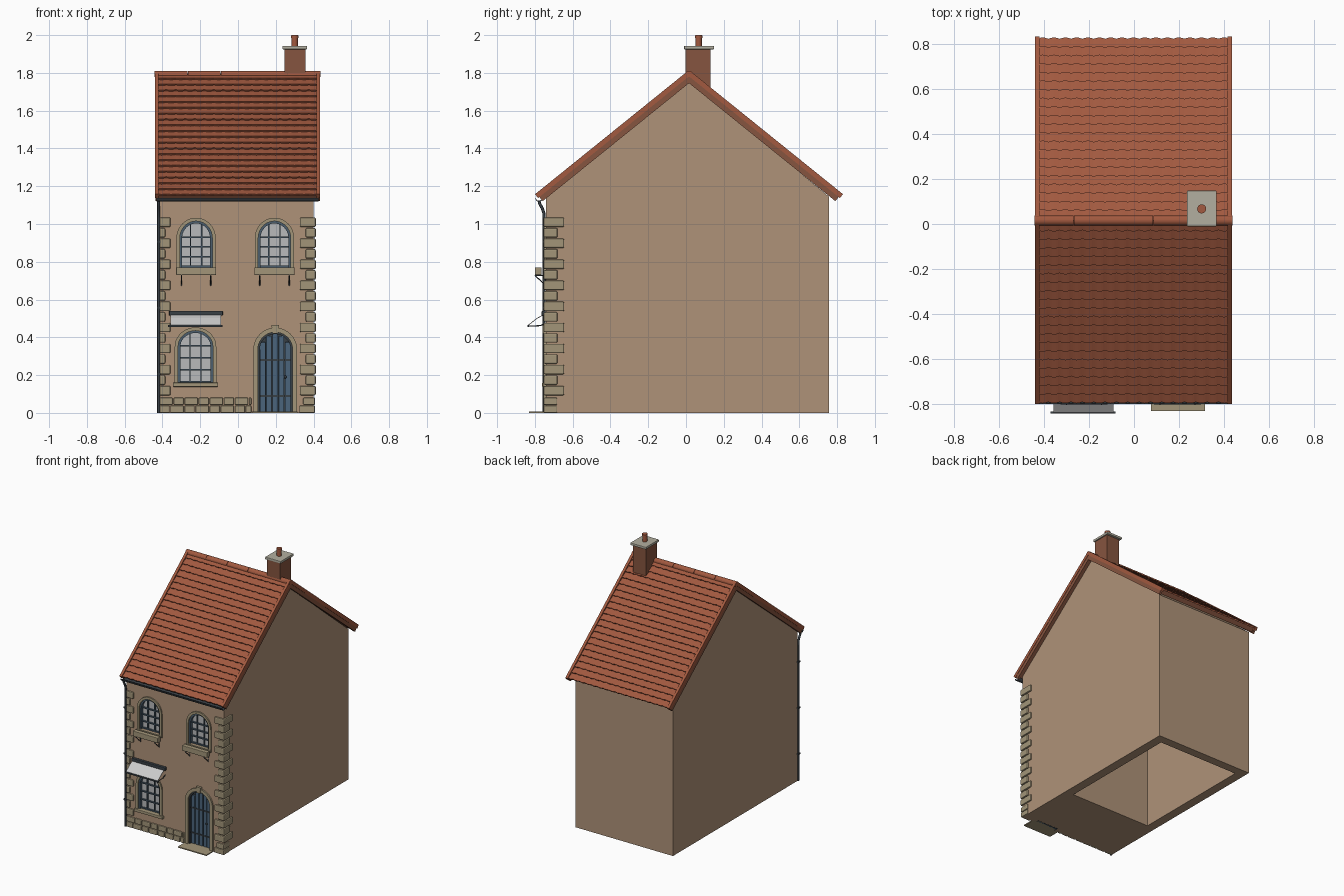
import bpy, bmesh, math
from mathutils import Vector

if "Cube" in bpy.data.objects:
    bpy.data.objects.remove(bpy.data.objects["Cube"])

def mat(name, r, g, b):
    m = bpy.data.materials.new(name)
    m.diffuse_color = (r, g, b, 1)
    m.use_nodes = True
    m.node_tree.nodes["Principled BSDF"].inputs["Base Color"].default_value = m.diffuse_color
    return m

WALL = mat("render", .43, .29, .19)
STONE = mat("stone", .36, .30, .19)
TILE = mat("tile", .36, .10, .05)
BRICK = mat("brick", .24, .09, .05)
IRON = mat("iron", .04, .05, .06)
FRAME = mat("frame", .07, .11, .15)
DOOR = mat("door_blue", .07, .13, .20)
GLASS = mat("glass", .48, .49, .50)
CLOTH = mat("cloth", .65, .65, .65)
CAP = mat("cap", .45, .43, .35)

def finish(name, bm, m, bevel=0):
    bmesh.ops.recalc_face_normals(bm, faces=bm.faces[:])
    me = bpy.data.meshes.new(name)
    bm.to_mesh(me)
    bm.free()
    o = bpy.data.objects.new(name, me)
    bpy.context.collection.objects.link(o)
    if m:
        me.materials.append(m)
    if bevel:
        b = o.modifiers.new("bevel", 'BEVEL')
        b.width, b.segments = bevel, 2
    return o

def boxes(name, items, m, bevel=0):
    bm = bmesh.new()
    for x0, x1, y0, y1, z0, z1 in items:
        vs = bmesh.ops.create_cube(bm, size=1)["verts"]
        for v in vs:
            v.co = ((x0 + x1) / 2 + v.co.x * (x1 - x0), (y0 + y1) / 2 + v.co.y * (y1 - y0),
                    (z0 + z1) / 2 + v.co.z * (z1 - z0))
    return finish(name, bm, m, bevel)

def prism(name, pts, axis, a, b, m):
    """Extrude a profile: (y, z) along x, or (x, z) along y."""
    bm = bmesh.new()
    put = (lambda p, t: (t, p[0], p[1])) if axis == 'x' else (lambda p, t: (p[0], t, p[1]))
    A, B = ([bm.verts.new(put(p, t)) for p in pts] for t in (a, b))
    bm.faces.new(A)
    bm.faces.new(B[::-1])
    for i in range(len(pts)):
        j = (i + 1) % len(pts)
        bm.faces.new((A[i], B[i], B[j], A[j]))
    return finish(name, bm, m)

def pipe(name, pts, r, m):
    cu = bpy.data.curves.new(name, 'CURVE')
    cu.dimensions, cu.bevel_depth, cu.bevel_resolution = '3D', r, 2
    cu.use_fill_caps = True
    s = cu.splines.new('POLY')
    s.points.add(len(pts) - 1)
    for p, c in zip(s.points, pts):
        p.co = (*c, 1)
    cu.materials.append(m)
    o = bpy.data.objects.new(name, cu)
    bpy.context.collection.objects.link(o)

def cylinder(name, x, y, z0, z1, r, m):
    bpy.ops.mesh.primitive_cylinder_add(vertices=20, radius=r, depth=z1 - z0, location=(x, y, (z0 + z1) / 2))
    o = bpy.context.object
    o.name = name
    o.data.materials.append(m)
    bpy.ops.object.shade_smooth_by_angle()

def arch(cx, z0, zs, hw, rise, n=20):
    top = [(cx + hw * math.cos(math.pi * i / n), zs + rise * math.sin(math.pi * i / n)) for i in range(n + 1)]
    return [(cx + hw, z0)] + top + [(cx - hw, z0)]

def arch_ring(name, cx, z0, zs, hw, rise, w, y0, y1, m):
    prism(name, arch(cx, z0, zs, hw + w, rise + w) + arch(cx, z0, zs, hw, rise)[::-1], 'y', y0, y1, m)

# House body: gabled prism, hollow at the back, with recessed openings
F, RY = -.742, .016
body = prism("walls", [(F, 0), (.757, 0), (.757, 1.145), (RY, 1.757), (F, 1.145)], 'x', -.42, .40, WALL)
WINDOWS = [("upper_left_window", -.222, .77, .925, .086, .09),
           ("upper_right_window", .193, .77, .925, .086, .09),
           ("lower_window", -.225, .16, .35, .092, .085)]
DR = (.197, 0, .335, .092, .092)
cutters = [boxes("cavity", [(-.35, .33, -.27, .69, -.1, 1.1)], None)]
for w in WINDOWS:
    cutters.append(prism("cut", arch(*w[1:]), 'y', F - .1, F + .035, None))
cutters.append(prism("cut", arch(DR[0], -.1, *DR[2:]), 'y', F - .1, F + .035, None))
bpy.context.view_layer.objects.active = body
for c in cutters:
    md = body.modifiers.new("cut", 'BOOLEAN')
    md.operation, md.object, md.solver = 'DIFFERENCE', c, 'EXACT'
    bpy.ops.object.modifier_apply(modifier=md.name)
    bpy.data.objects.remove(c)

# Windows: stone surround, frame, glass, glazing bars
for name, cx, z0, zs, hw, rise in WINDOWS:
    arch_ring(name + "_surround", cx, z0, zs, hw, rise, .018, F - .01, F + .02, STONE)
    arch_ring(name + "_frame", cx, z0, zs, hw - .012, rise - .012, .012, F, F + .03, FRAME)
    prism(name + "_glass", arch(cx, z0, zs, hw, rise), 'y', F + .024, F + .034, GLASS)
    bars = []
    for dx in (-.03, .03):
        top = zs + rise * math.sqrt(1 - (dx / hw) ** 2) - .008
        bars.append((cx + dx - .003, cx + dx + .003, F + .012, F + .028, z0, top))
    for k in range(4):
        z = z0 + .005 + k * (zs - z0) / 3
        bars.append((cx - hw + .004, cx + hw - .004, F + .012, F + .028, z - .004, z + .004))
    boxes(name + "_bars", bars, FRAME)
boxes("lower_sill", [(-.345, -.105, F - .02, F + .03, .138, .16)], STONE, .004)

# Window boxes on iron brackets
for cx in (-.222, .193):
    boxes("upper_sill", [(cx - .105, cx + .105, F - .012, F + .03, .752, .77)], STONE)
    boxes("window_box", [(cx - .106, cx + .106, -.80, -.765, .73, .77)], STONE, .004)
    for dx in (-.078, .078):
        x = cx + dx
        pipe("box_bracket", [(x, -.80, .727), (x, F, .727), (x, F - .003, .675), (x, -.775, .705), (x, -.80, .727)], .003, IRON)

# Door: surround, keystone, planks, straps, knob, step
cx, z0, zs, hw, rise = DR
arch_ring("door_surround", cx, z0, zs, hw, rise, .024, F - .012, F + .02, STONE)
prism("keystone", [(cx - .014, .42), (cx + .014, .42), (cx + .02, .465), (cx - .02, .465)], 'y', F - .018, F, STONE)
arch_ring("door_frame", cx, z0, zs, hw - .01, rise - .01, .01, F, F + .03, IRON)
prism("door_panel", arch(*DR), 'y', F + .024, F + .034, IRON)
planks = []
for i in range(5):
    dx = (i - 2) * .033
    edge = min(abs(dx) + .0145, hw - .012)
    planks.append((cx + dx - .0145, cx + dx + .0145, F + .014, F + .028, 0,
                   zs + rise * math.sqrt(1 - (edge / hw) ** 2) - .006))
boxes("door_planks", planks, DOOR, .003)
boxes("door_straps", [(cx - .08, cx + .08, F + .01, F + .02, z - .005, z + .005) for z in (.09, .28)], IRON)
bpy.ops.mesh.primitive_uv_sphere_add(segments=12, ring_count=8, radius=.008, location=(.25, F + .006, .19))
bpy.context.object.name = "door_knob"
bpy.context.object.data.materials.append(IRON)
boxes("door_step", [(.075, .315, -.83, F + .03, 0, .008)], STONE)

# Corner stones and two-course plinth
quoins = []
for i in range(17):
    z, wide = .093 + i * .0557, i % 2 == 0
    quoins.append((.327 if wide else .358, .412, F - .012, -.645 if wide else -.68, z, z + .05))
    quoins.append((-.418, -.357 if wide else -.385, F - .012, F + .02, z, z + .05))
boxes("corner_stones", quoins, STONE, .007)
plinth = []
for row in range(2):
    z, x = row * .042, -.418
    k = row
    while x < .065:
        end = min(x + (.075 if k % 2 else .058), .073)
        plinth.append((x + .002, end - .002, F - .012, F + .02, z, z + .039))
        x, k = end, k + 1
    plinth.append((.325 + row * .02, .408, F - .012, F + .06, z, z + .039))
boxes("plinth_stones", plinth, STONE, .006)

# Roof: deck slabs, stepped wavy tile courses, verge caps, ridge
APEX, RUN, DROP = 1.797, .80, .645
L = math.hypot(RUN, DROP)
def on_slope(side, s, off):
    d, n = Vector((side * RUN, -DROP)) / L, Vector((side * DROP, RUN)) / L
    return Vector((RY, APEX)) + d * s + n * off
def slope_bar(name, side, s0, s1, o0, o1, x0, x1, m):
    prism(name, [on_slope(side, *q) for q in ((s0, o0), (s1, o0), (s1, o1), (s0, o1))], 'x', x0, x1, m)
ROWS, WAVES = 21, 17
for side in (-1, 1):
    slope_bar("roof_deck", side, 0, L - .01, -.033, -.002, -.43, .425, BRICK)
    for x0, x1 in ((-.44, -.42), (.415, .435)):
        slope_bar("verge_board", side, 0, L, -.04, -.012, x0 + .002, x1 - .002, BRICK)
        slope_bar("verge_cap", side, 0, L + .008, -.012, .014, x0, x1, TILE)
    bm = bmesh.new()
    prev = None
    for r in range(ROWS):
        for s, off in ((r, 0), (r + 1, .008), (r + 1, -.002)):
            line = []
            for i in range(WAVES * 6 + 1):
                wob = abs(math.sin(math.pi * i / 6))
                p = on_slope(side, s * L / ROWS + .005 * wob * (s > 0), off + .003 * wob * (off > 0))
                line.append(bm.verts.new((-.43 + .855 * i / (WAVES * 6), p.x, p.y)))
            if prev:
                for i in range(len(line) - 1):
                    bm.faces.new((prev[i], prev[i + 1], line[i + 1], line[i]))
            prev = line
    tiles = finish("roof_tiles", bm, TILE)
    tiles.data.update()
    if tiles.data.polygons[0].normal.z < 0:
        tiles.data.flip_normals()
ridge = [(RY + .022 * math.cos(a), APEX - .008 + .022 * math.sin(a))
         for a in [math.pi * (i / 10 * 1.3 - .15) for i in range(11)]]
for i in range(5):
    prism("ridge_tile", ridge, 'x', -.442 + i * .176, -.442 + (i + 1) * .176 - .002, TILE)

# Chimney
boxes("chimney_stack", [(.246, .357, -.003, .13, 1.66, 1.927)], BRICK)
boxes("chimney_cap", [(.235, .366, -.01, .148, 1.925, 1.943)], CAP, .003)
cylinder("chimney_pot", .30, .067, 1.94, 2.0, .017, TILE)
cylinder("chimney_pot_rim", .30, .067, 1.985, 1.999, .02, TILE)

# Gutter and downpipe
arc = [math.pi * (1 + i / 10) for i in range(11)]
gutter = [(-.778 + .02 * math.cos(a), 1.138 + .02 * math.sin(a)) for a in arc]
gutter += [(-.778 + .016 * math.cos(a), 1.138 + .016 * math.sin(a)) for a in arc[::-1]]
prism("gutter", gutter, 'x', -.432, .425, IRON)
pipe("downpipe", [(-.42, -.778, 1.125), (-.42, -.776, 1.11), (-.42, -.762, 1.085), (-.42, -.753, 1.06),
                  (-.42, -.751, 1.03), (-.42, -.751, 0)], .008, IRON)
boxes("pipe_clips", [(-.43, -.41, -.761, F + .005, z, z + .012) for z in (.2, .55, .9)], IRON)

# Awning over the lower window
boxes("awning_housing", [(-.365, -.08, F - .022, F, .515, .54)], IRON, .004)
prism("awning_cloth", [(-.75, .525), (-.79, .502), (-.836, .466), (-.836, .461), (-.79, .497), (-.75, .52)],
      'x', -.358, -.09, CLOTH)
boxes("awning_rail", [(-.37, -.082, -.84, -.832, .455, .466)], IRON)
for x in (-.355, -.093):
    pipe("awning_arm", [(x, F, .475), (x, -.77, .462), (x, -.836, .459)], .003, IRON)
